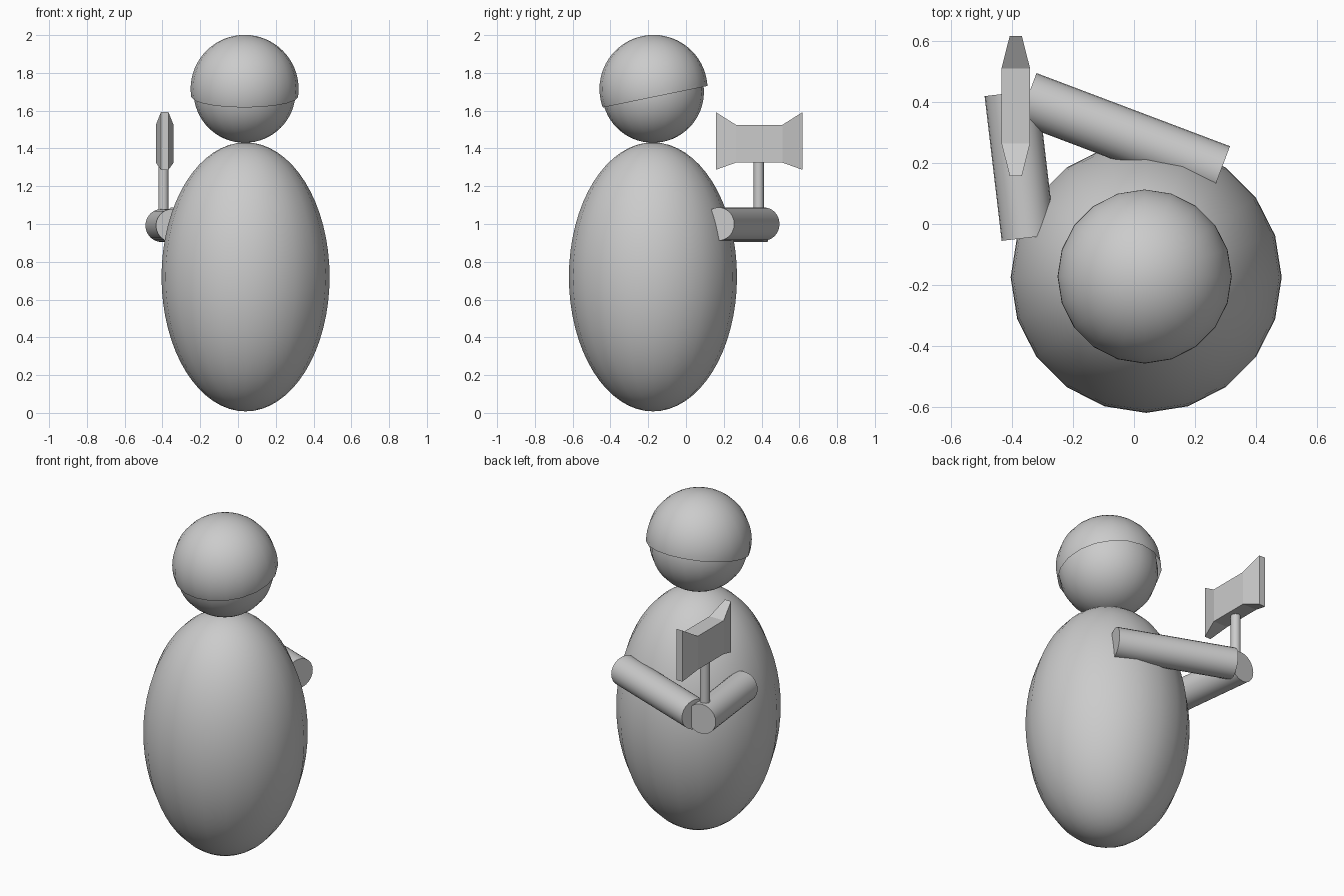
import bpy, bmesh, math
from mathutils import Vector

if "Cube" in bpy.data.objects:
    bpy.data.objects.remove(bpy.data.objects["Cube"])


def smooth(obj):
    bpy.ops.object.select_all(action='DESELECT')
    obj.select_set(True)
    bpy.context.view_layer.objects.active = obj
    bpy.ops.object.shade_smooth_by_angle(angle=math.radians(35))


def ellipsoid(name, center, radii):
    bpy.ops.mesh.primitive_uv_sphere_add(segments=20, ring_count=32, radius=1, location=center)
    obj = bpy.context.object
    obj.name = name
    obj.scale = radii
    bpy.ops.object.transform_apply(location=True, rotation=True, scale=True)
    smooth(obj)
    return obj


def rod(name, start, end, radius, sides=24):
    a, b = Vector(start), Vector(end)
    bpy.ops.mesh.primitive_cylinder_add(vertices=sides, radius=radius, depth=(b - a).length,
                                        location=(a + b) / 2)
    obj = bpy.context.object
    obj.name = name
    obj.rotation_euler = (b - a).to_track_quat('Z', 'Y').to_euler()
    smooth(obj)
    return obj


# Body and head
ellipsoid("body", (0.04, -0.175, 0.72), (0.445, 0.445, 0.712))
ellipsoid("head", (0.035, -0.175, 1.70), (0.27, 0.27, 0.27))

# Helmet: slightly larger sphere cut by a tilted plane
helmet = ellipsoid("helmet", (0.035, -0.172, 1.715), (0.286, 0.286, 0.286))
bm = bmesh.new()
bm.from_mesh(helmet.data)
center = helmet.matrix_world.inverted() @ Vector((0.035, -0.172, 1.672))
bmesh.ops.bisect_plane(bm, geom=bm.verts[:] + bm.edges[:] + bm.faces[:], plane_co=center,
                       plane_no=Vector((0, -0.115, 0.56)).normalized(), clear_inner=True)
bm.to_mesh(helmet.data)
bm.free()

# Arms meeting in front of the axe handle
rod("near_arm", (-0.347, -0.045, 0.992), (-0.403, 0.43, 0.992), 0.088)
rod("crossing_arm", (0.284, 0.173, 1.0), (-0.351, 0.413, 1.0), 0.088)

# Axe handle
rod("axe_handle", (-0.395, 0.385, 1.0), (-0.395, 0.385, 1.34), 0.027, 16)

# Double-bladed axe head: rectangular sections lofted along y (y, half width, bottom, top)
sections = [(0.158, 0.02, 1.287, 1.592), (0.265, 0.047, 1.325, 1.525),
            (0.51, 0.047, 1.325, 1.525), (0.617, 0.02, 1.287, 1.592)]
bm = bmesh.new()
rings = []
for y, w, lo, hi in sections:
    rings.append([bm.verts.new((-0.388 + sx * w, y, z))
                  for sx, z in ((-1, lo), (1, lo), (1, hi), (-1, hi))])
for r0, r1 in zip(rings, rings[1:]):
    for i in range(4):
        j = (i + 1) % 4
        bm.faces.new((r0[i], r0[j], r1[j], r1[i]))
bm.faces.new(rings[0])
bm.faces.new(rings[-1])
bmesh.ops.recalc_face_normals(bm, faces=bm.faces[:])
mesh = bpy.data.meshes.new("axe_head")
bm.to_mesh(mesh)
bm.free()
bpy.context.collection.objects.link(bpy.data.objects.new("axe_head", mesh))
